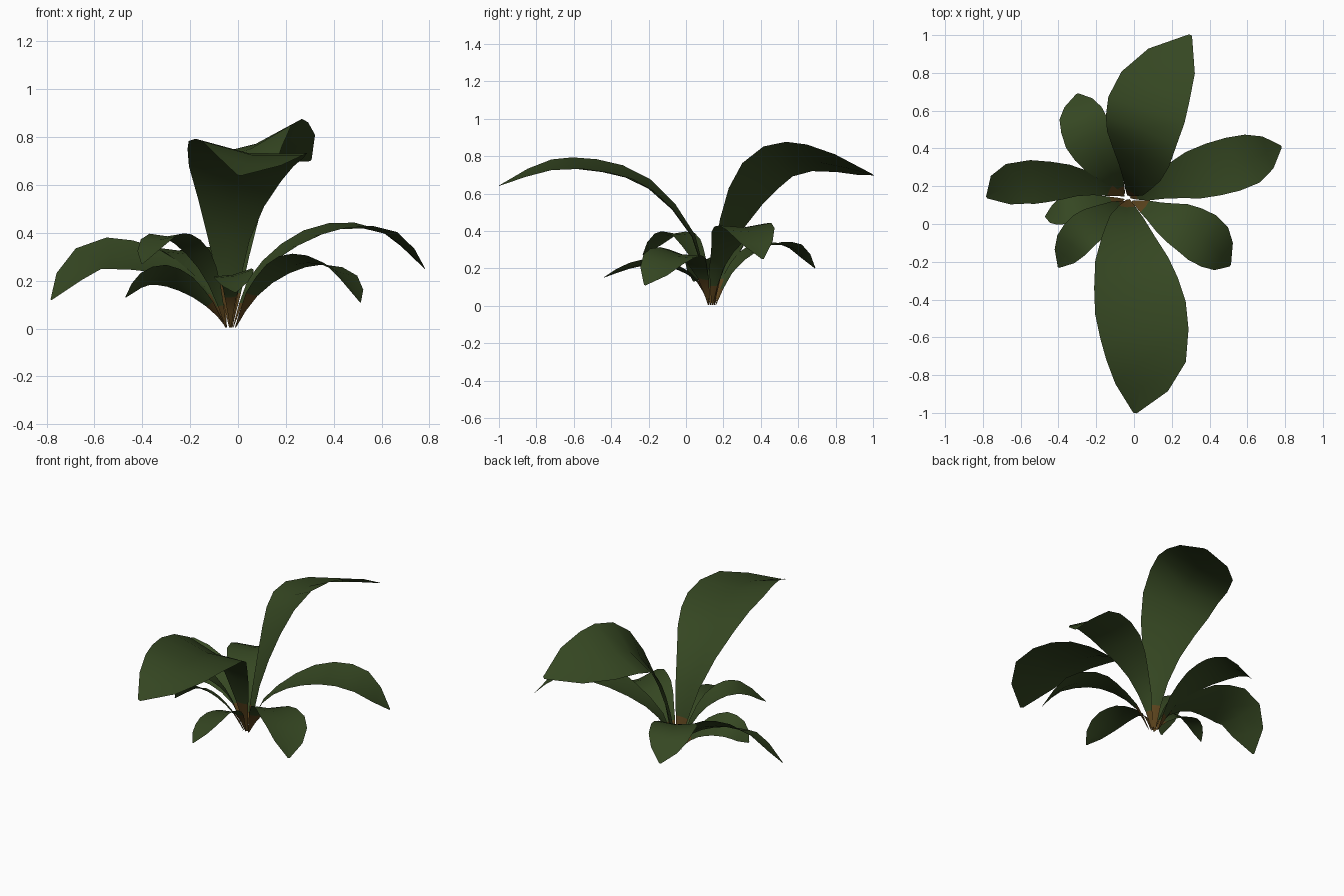
import bpy, bmesh, math
from mathutils import Vector

if "Cube" in bpy.data.objects:
    bpy.data.objects.remove(bpy.data.objects["Cube"])


def material(name, color):
    m = bpy.data.materials.new(name)
    m.diffuse_color = (*color, 1)
    m.use_nodes = True
    m.node_tree.nodes["Principled BSDF"].inputs["Base Color"].default_value = m.diffuse_color
    return m


GREEN = material("leaf green", (0.036, 0.063, 0.016))
BROWN = material("stem brown", (0.105, 0.056, 0.012))

# Relative half width of a blade along its length
PROFILE = [(0, .03), (.08, .12), (.14, .2), (.3, .44), (.5, .86), (.66, 1), (.8, .88),
           (.91, .55), (1, .04)]


def width_at(t):
    for (a, wa), (b, wb) in zip(PROFILE, PROFILE[1:]):
        if t <= b:
            return wa + (wb - wa) * (t - a) / (b - a)
    return PROFILE[-1][1]


def smooth_path(points, steps=2):
    p = [Vector(q) for q in points]
    p = [2 * p[0] - p[1]] + p + [2 * p[-1] - p[-2]]
    out = []
    for i in range(1, len(p) - 2):
        a, b, c, d = p[i - 1:i + 3]
        for k in range(steps):
            u = k / steps
            out.append(0.5 * (2 * b + (c - a) * u + (2 * a - 5 * b + 4 * c - d) * u * u
                              + (3 * b - a - 3 * c + d) * u ** 3))
    return out + [p[-2]]


def leaf(name, points, half_width, roll=0, fold=.12):
    """Blade swept along its midrib; positive roll lifts its right side."""
    path = smooth_path(points)
    dist = [0]
    for a, b in zip(path, path[1:]):
        dist.append(dist[-1] + (b - a).length)
    heading = path[-1] - path[0]
    side = heading.cross(Vector((0, 0, 1))).normalized()
    bm = bmesh.new()
    rows = []
    for i, p in enumerate(path):
        t = dist[i] / dist[-1]
        tan = (path[min(i + 1, len(path) - 1)] - path[max(i - 1, 0)]).normalized()
        s = (side - tan * side.dot(tan)).normalized()
        n = s.cross(tan)
        r = math.radians(roll) * min(1, t / .2)
        across = s * math.cos(r) + n * math.sin(r)
        up = n * math.cos(r) - s * math.sin(r)
        w = half_width * width_at(t)
        rows.append([bm.verts.new(p + across * w * k + up * w * fold * abs(k))
                     for k in (-1, 0, 1)])
    for i, (a, b) in enumerate(zip(rows, rows[1:])):
        for k in (0, 1):
            f = bm.faces.new((a[k], a[k + 1], b[k + 1], b[k]))
            f.smooth = True
            # brown sheath at the foot of each blade
            f.material_index = 1 if (dist[i] + dist[i + 1]) / 2 < .12 else 0
    me = bpy.data.meshes.new(name)
    bm.to_mesh(me)
    bm.free()
    me.materials.append(GREEN)
    me.materials.append(BROWN)
    bpy.context.collection.objects.link(bpy.data.objects.new(name, me))


# Two tall leaves
leaf("tall_front_leaf", [(-.03, .13, .005), (-.04, .03, .37), (-.015, -.2, .625),
                         (.03, -.45, .715), (.06, -.72, .725), (.005, -1, .64)], .25, 7, .14)
leaf("tall_back_leaf", [(-.03, .15, .005), (0, .2, .29), (.025, .33, .575),
                        (.05, .5, .75), (.12, .72, .765), (.3, 1, .7)], .23, 20)

# Two long side leaves
leaf("right_leaf", [(-.02, .14, .005), (.06, .165, .2), (.22, .23, .34),
                    (.42, .29, .415), (.62, .345, .395), (.78, .41, .25)], .15, -3)
leaf("left_leaf", [(-.05, .15, .005), (-.13, .18, .14), (-.28, .22, .245),
                   (-.45, .23, .295), (-.62, .22, .28), (-.78, .14, .12)], .135, 30)

# Short low leaves
leaf("back_left_leaf", [(-.05, .16, .005), (-.1, .23, .17), (-.17, .34, .28),
                        (-.24, .46, .325), (-.28, .58, .305), (-.3, .69, .2)], .135)
leaf("front_left_leaf", [(-.05, .12, .005), (-.1, .09, .18), (-.17, .03, .31),
                         (-.26, -.03, .38), (-.33, -.11, .37), (-.4, -.23, .27)], .1)
leaf("front_right_leaf", [(-.01, .12, .005), (.06, .09, .14), (.17, .03, .24),
                          (.29, -.03, .275), (.42, -.12, .235), (.51, -.22, .11)], .142, 10)
leaf("low_left_leaf", [(-.05, .13, .005), (-.12, .12, .1), (-.22, .1, .18),
                       (-.32, .08, .215), (-.4, .06, .195), (-.47, .04, .13)], .09, -28)
leaf("low_front_leaf", [(-.03, .12, .005), (-.03, .06, .13), (-.02, -.05, .2),
                        (-.02, -.17, .225), (-.01, -.3, .205), (-.01, -.44, .15)], .085, -12)
